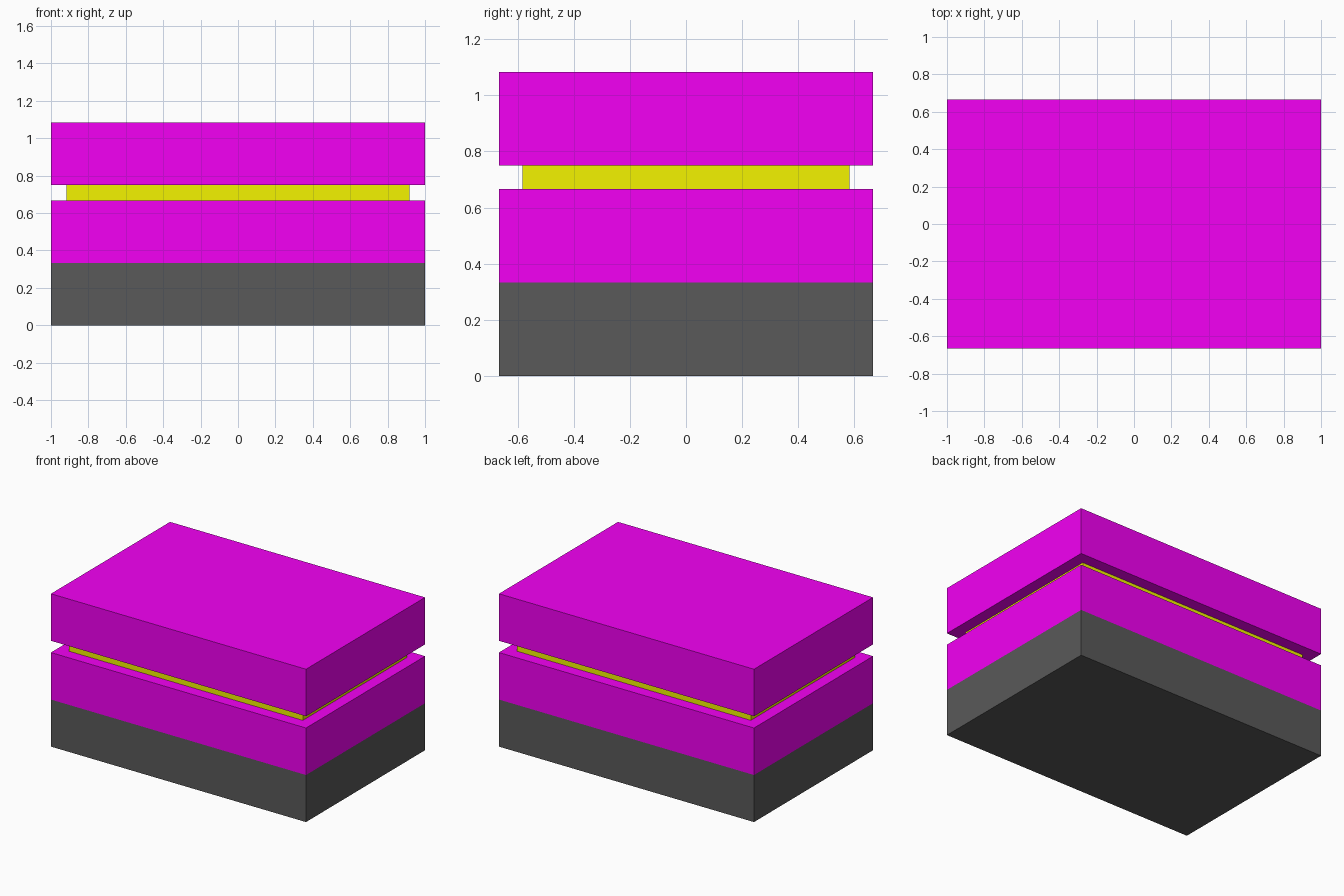
import bpy

if "Cube" in bpy.data.objects:
    bpy.data.objects.remove(bpy.data.objects["Cube"])


def material(name, rgb):
    mat = bpy.data.materials.new(name)
    mat.diffuse_color = (*rgb, 1.0)
    mat.use_nodes = True
    mat.node_tree.nodes["Principled BSDF"].inputs["Base Color"].default_value = mat.diffuse_color
    return mat


def slab(name, half_x, half_y, z0, z1, mat):
    bpy.ops.mesh.primitive_cube_add(size=2, location=(0, 0, (z0 + z1) / 2))
    obj = bpy.context.object
    obj.name = name
    obj.scale = (half_x, half_y, (z1 - z0) / 2)
    bpy.ops.object.transform_apply(location=False, rotation=False, scale=True)
    obj.data.materials.append(mat)
    return obj


dark = material("dark_grey", (0.1, 0.1, 0.1))
magenta = material("magenta", (0.9, 0.0, 0.9))
yellow = material("yellow", (0.9, 0.9, 0.0))

U = 1 / 12  # grid unit of the design

# Full-size slabs with a recessed yellow layer between the upper two
slab("base", 12 * U, 8 * U, 0, 4 * U, dark)
slab("lower_block", 12 * U, 8 * U, 4 * U, 8 * U, magenta)
slab("inset_layer", 11 * U, 7 * U, 8 * U, 9 * U, yellow)
slab("upper_block", 12 * U, 8 * U, 9 * U, 13 * U, magenta)
